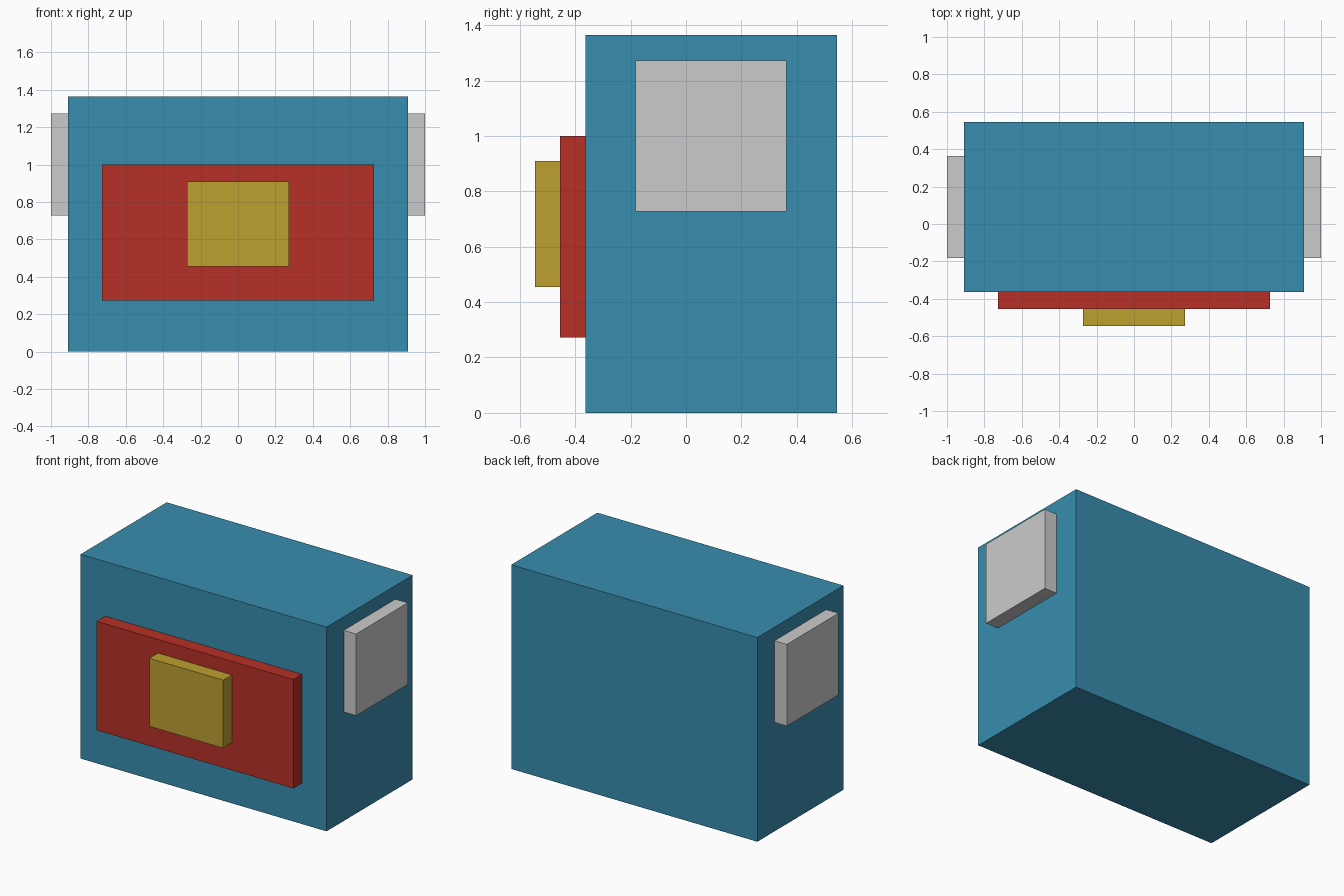
import bpy

if "Cube" in bpy.data.objects:
    bpy.data.objects.remove(bpy.data.objects["Cube"])

U = 1 / 11  # one voxel unit; the model is 22 units wide


def material(name, rgb):
    mat = bpy.data.materials.new(name)
    mat.diffuse_color = (*rgb, 1)
    mat.use_nodes = True
    mat.node_tree.nodes["Principled BSDF"].inputs["Base Color"].default_value = mat.diffuse_color
    return mat


def box(name, x, y, z, mat=None):
    """Box from (min, max) ranges given in voxel units."""
    ranges = (x, y, z)
    bpy.ops.mesh.primitive_cube_add(size=1, location=[(a + b) / 2 * U for a, b in ranges])
    obj = bpy.context.object
    obj.name = name
    obj.scale = [(b - a) * U for a, b in ranges]
    bpy.ops.object.transform_apply(location=False, rotation=False, scale=True)
    if mat:
        obj.data.materials.append(mat)
    return obj


blue = material("blue", (0.04, 0.27, 0.43))
red = material("red", (0.47, 0.03, 0.02))
yellow = material("yellow", (0.51, 0.35, 0.03))

# Main body with a stepped front panel and badge
box("body", (-10, 10), (-4, 6), (0, 15), blue)
box("front_panel", (-8, 8), (-5, -4), (3, 11), red)
box("front_badge", (-3, 3), (-6, -5), (5, 10), yellow)

# Side plates, one on each side
for side, x in (("left", (-11, -10)), ("right", (10, 11))):
    box(f"{side}_side_plate", x, (-2, 4), (8, 14))
